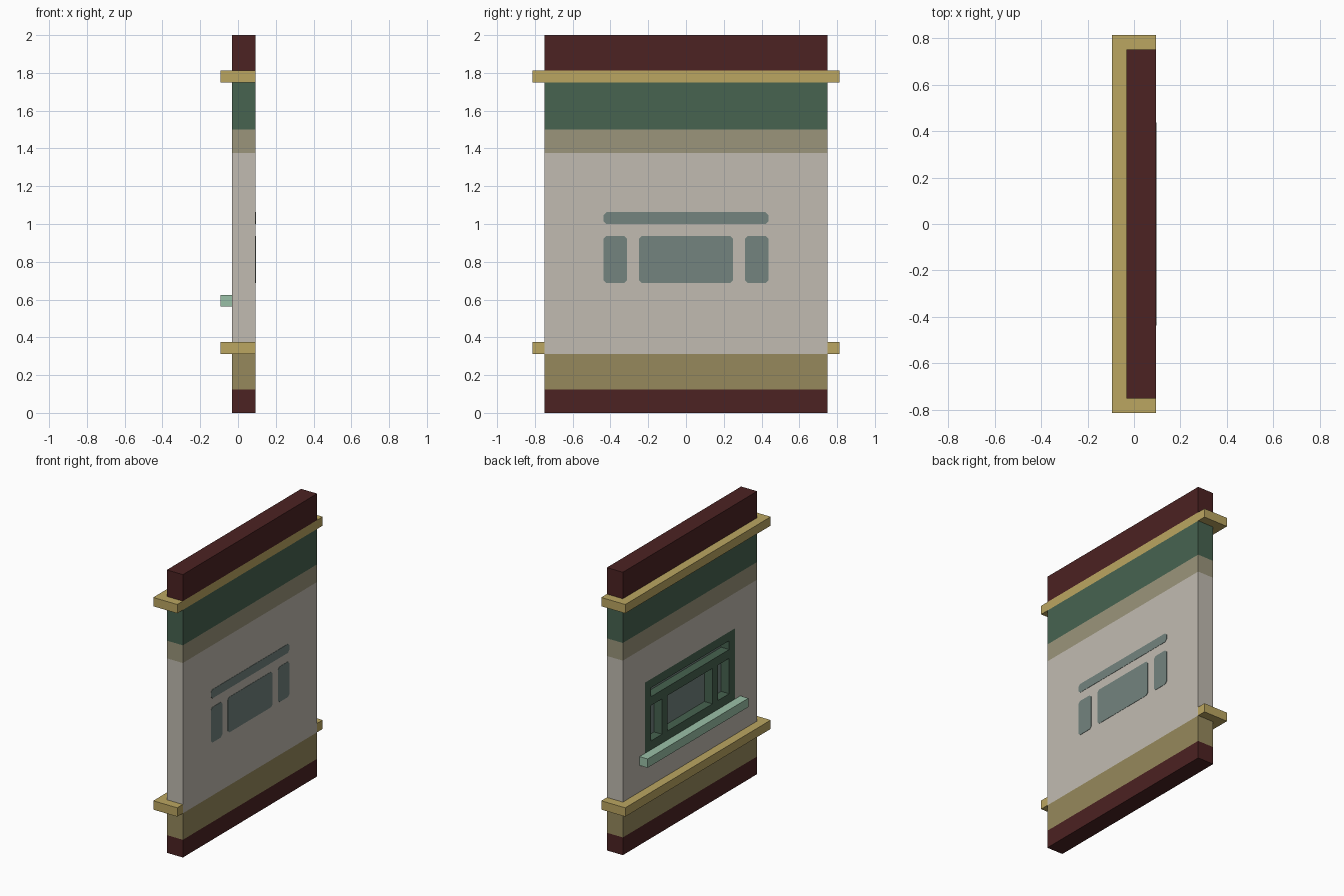
import bpy, bmesh
from mathutils import Vector

if "Cube" in bpy.data.objects:
    bpy.data.objects.remove(bpy.data.objects["Cube"], do_unlink=True)


def material(name, rgb):
    lin = [((c / 255 + 0.055) / 1.055) ** 2.4 for c in rgb]
    m = bpy.data.materials.new(name)
    m.use_nodes = True
    m.diffuse_color = (*lin, 1)
    bsdf = m.node_tree.nodes["Principled BSDF"]
    bsdf.inputs["Base Color"].default_value = (*lin, 1)
    bsdf.inputs["Roughness"].default_value = 0.9
    return m


COLOURS = {
    "dark red": (76, 34, 34),
    "olive": (150, 137, 92),
    "plaster": (193, 187, 177),
    "khaki": (155, 149, 123),
    "green": (71, 99, 80),
    "gold": (187, 166, 97),
    "pale green": (154, 192, 167),
    "glass": (115, 132, 127),
}
MATS = {name: material(name, rgb) for name, rgb in COLOURS.items()}
INDEX = {name: i for i, name in enumerate(COLOURS)}

U = 1 / 16                       # every size is a multiple of this unit
X_FRONT, X_BACK = -U / 2, 1.5 * U

# Wall colour bands: top height, colour
BANDS = [(0.125, "dark red"), (0.3125, "olive"), (1.375, "plaster"), (1.5, "khaki"),
         (1.75, "green"), (1.8125, "gold"), (2.0, "dark red")]
# Window openings: y min, y max, z min, z max
PANES = [(-7 * U, -5 * U, 11 * U, 15 * U), (-4 * U, 4 * U, 11 * U, 15 * U),
         (5 * U, 7 * U, 11 * U, 15 * U), (-7 * U, 7 * U, 16 * U, 17 * U)]
FRAME = (-8 * U, 8 * U, 10 * U, 18 * U)


def inside(p, rect):
    return rect[0] < p.y < rect[1] and rect[2] < p.z < rect[3]


def finish(bm, name, mats):
    bmesh.ops.recalc_face_normals(bm, faces=bm.faces[:])
    me = bpy.data.meshes.new(name)
    bm.to_mesh(me)
    bm.free()
    for m in mats:
        me.materials.append(m)
    ob = bpy.data.objects.new(name, me)
    bpy.context.collection.objects.link(ob)
    return ob


def prism(name, outline, axis, start, depth, mat):
    """Extrude a flat outline along x (points are y, z) or z (points are x, y)."""
    bm = bmesh.new()
    place = (lambda a, b: (start, a, b)) if axis == "x" else (lambda a, b: (a, b, start))
    face = bm.faces.new([bm.verts.new(place(a, b)) for a, b in outline])
    out = bmesh.ops.extrude_face_region(bm, geom=[face])
    step = Vector((depth, 0, 0) if axis == "x" else (0, 0, depth))
    bmesh.ops.translate(bm, vec=step,
                        verts=[v for v in out["geom"] if isinstance(v, bmesh.types.BMVert)])
    return finish(bm, name, [MATS[mat]])


# Wall block, sliced along the colour bands and the window lines
bm = bmesh.new()
bmesh.ops.create_cube(bm, size=1)
for v in bm.verts:
    v.co = (X_FRONT if v.co.x < 0 else X_BACK, v.co.y * 1.5, (v.co.z + 0.5) * 2)
rects = PANES + [FRAME]
y_cuts = {y for r in rects for y in r[:2]}
z_cuts = {z for r in rects for z in r[2:]} | {z for z, _ in BANDS[:-1]}
for axis, cuts in (((0, 1, 0), y_cuts), ((0, 0, 1), z_cuts)):
    for c in sorted(cuts):
        bmesh.ops.bisect_plane(bm, geom=bm.verts[:] + bm.edges[:] + bm.faces[:],
                               plane_co=Vector(axis) * c, plane_no=axis)

# Colour the bands by height and the window frame by position
for f in bm.faces:
    c = f.calc_center_median()
    f.material_index = INDEX[next(col for top, col in BANDS if c.z <= top + 1e-5)]
    if f.normal.x < -0.5 and inside(c, FRAME):
        f.material_index = INDEX["green"]

# Sink the panes into the wall
for pane in PANES:
    faces = [f for f in bm.faces if f.normal.x < -0.5 and inside(f.calc_center_median(), pane)]
    out = bmesh.ops.extrude_face_region(bm, geom=faces)["geom"]
    if any(f.is_valid for f in faces):
        bmesh.ops.delete(bm, geom=[f for f in faces if f.is_valid], context="FACES")
    bmesh.ops.translate(bm, vec=(U, 0, 0),
                        verts=[v for v in out if isinstance(v, bmesh.types.BMVert)])
    for f in out:
        if isinstance(f, bmesh.types.BMFace):
            f.material_index = INDEX["glass"]
finish(bm, "wall", list(MATS.values()))

# Flat panes on the plain side, with clipped corners
k = U / 4
for i, (y0, y1, z0, z1) in enumerate(PANES):
    outline = [(y0 + k, z0), (y1 - k, z0), (y1, z0 + k), (y1, z1 - k),
               (y1 - k, z1), (y0 + k, z1), (y0, z1 - k), (y0, z0 + k)]
    prism(f"back_pane_{i + 1}", outline, "x", X_BACK - 0.001, 0.003, "glass")

# U-shaped mouldings wrapped round the window side and both ends
a, b = 0.75, 0.75 + U
u_shape = [(X_BACK, -b), (X_BACK, -a), (X_FRONT, -a), (X_FRONT, a),
           (X_BACK, a), (X_BACK, b), (X_FRONT - U, b), (X_FRONT - U, -b)]
prism("lower_moulding", u_shape, "z", 5 * U, U, "gold")
prism("upper_moulding", u_shape, "z", 28 * U, U, "gold")

# Window sill
s = 9 * U
prism("window_sill", [(X_FRONT - U, -s), (X_FRONT, -s), (X_FRONT, s), (X_FRONT - U, s)],
      "z", 9 * U, U, "pale green")
